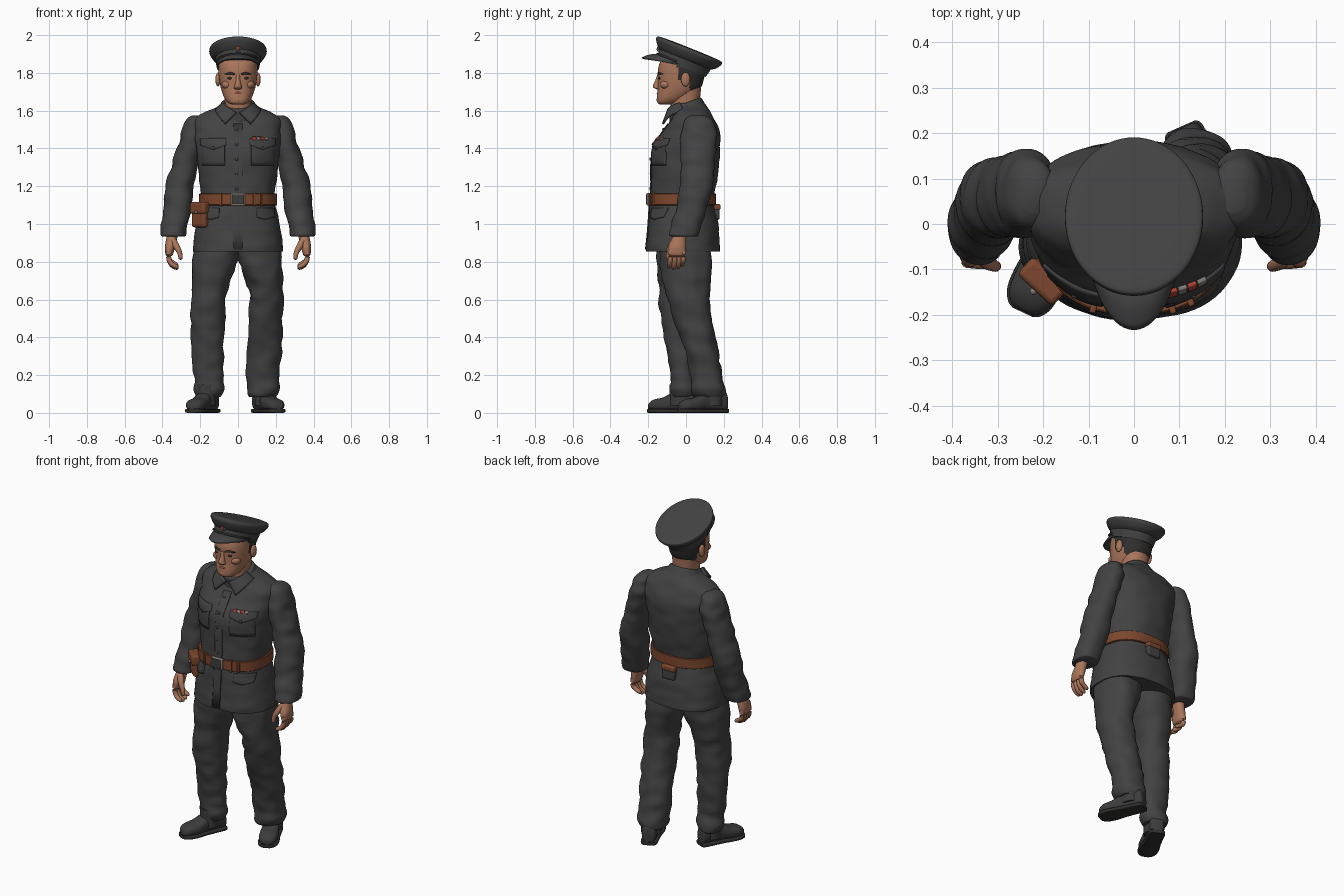
import bpy, bmesh, math
from math import sin, cos, pi, copysign
from mathutils import Vector, Matrix, noise
from mathutils.bvhtree import BVHTree

default = bpy.data.objects.get("Cube")
if default:
    bpy.data.objects.remove(default)


def make_material(name, r, g, b):
    m = bpy.data.materials.new(name)
    m.use_nodes = True
    m.diffuse_color = (r, g, b, 1)
    bsdf = m.node_tree.nodes["Principled BSDF"]
    bsdf.inputs["Base Color"].default_value = (r, g, b, 1)
    bsdf.inputs["Roughness"].default_value = 0.8
    return m


CLOTH = make_material("charcoal cloth", .055, .055, .057)
BOOT = make_material("boot leather", .045, .045, .046)
HAIR = make_material("dark hair", .03, .028, .027)
SKIN = make_material("skin", .40, .18, .105)
LEATHER = make_material("brown leather", .20, .062, .026)
METAL = make_material("dull metal", .22, .20, .18)
RED = make_material("badge red", .42, .05, .03)
LIP = make_material("lip", .27, .09, .06)


def finish(name, bm, mat, frame=None, thick=0, bevel=0):
    if frame is not None:
        bm.transform(frame)
    bmesh.ops.recalc_face_normals(bm, faces=bm.faces)
    mesh = bpy.data.meshes.new(name)
    bm.to_mesh(mesh)
    bm.free()
    mesh.materials.append(mat)
    ob = bpy.data.objects.new(name, mesh)
    bpy.context.collection.objects.link(ob)
    if thick:
        mod = ob.modifiers.new("thickness", 'SOLIDIFY')
        mod.thickness, mod.offset = thick, 0
    if bevel:
        mod = ob.modifiers.new("soft edges", 'BEVEL')
        mod.width, mod.segments = bevel, 3
    bpy.ops.object.select_all(action='DESELECT')
    ob.select_set(True)
    bpy.context.view_layer.objects.active = ob
    bpy.ops.object.shade_smooth_by_angle(angle=math.radians(45))
    return ob


def refine(rows, n):
    """Catmull-Rom interpolation of rows of numbers."""
    rows = [Vector(r) for r in rows]
    out = []
    for i in range(len(rows) - 1):
        a, b, c = rows[max(i - 1, 0)], rows[i], rows[i + 1]
        d = rows[min(i + 2, len(rows) - 1)]
        for k in range(n):
            t = k / n
            out.append(b + (c - a) * (t / 2) + (a * 2 - b * 5 + c * 4 - d) * (t * t / 2)
                       + (b * 3 - a - c * 3 + d) * (t ** 3 / 2))
    return out + [rows[-1]]


def skin_rings(bm, rings):
    rings = [[bm.verts.new(p) for p in ring] for ring in rings]
    for lo, hi in zip(rings, rings[1:]):
        for j in range(len(lo)):
            bm.faces.new((lo[j - 1], lo[j], hi[j], hi[j - 1]))
    bm.faces.new(rings[0])
    bm.faces.new(rings[-1])


def loft(name, rows, mat, p=2.2, n=4, segs=48, frame=None, folds=0):
    """Stack of super-ellipses; each row is z, centre x, centre y, radius x, radius y."""
    rings = []
    for z, cx, cy, rx, ry in refine(rows, n):
        ring = []
        for j in range(segs):
            c, s = cos(2 * pi * j / segs), sin(2 * pi * j / segs)
            dx, dy = (copysign(abs(v) ** (2 / p), v) for v in (c, s))
            w = folds * noise.noise(Vector((cx + rx * dx, cy + ry * dy, z * 1.7)) * 11)
            ring.append((cx + (rx + w) * dx, cy + (ry + w) * dy, z))
        rings.append(ring)
    bm = bmesh.new()
    skin_rings(bm, rings)
    return finish(name, bm, mat, frame)


def tube(name, pts, mat, frame=None, segs=12):
    """Round sweep; each point is x, y, z, radius."""
    pts = refine(pts, 4)
    rings = []
    for i, p in enumerate(pts):
        d = (pts[min(i + 1, len(pts) - 1)] - pts[max(i - 1, 0)]).to_3d()
        q = d.to_track_quat('Z', 'Y')
        rings.append([p.to_3d() + q @ Vector((cos(a), sin(a), 0)) * p.w
                      for a in (2 * pi * j / segs for j in range(segs))])
    bm = bmesh.new()
    skin_rings(bm, rings)
    return finish(name, bm, mat, frame)


def box(name, at, size, mat, turn=0, bevel=.008):
    bm = bmesh.new()
    bmesh.ops.create_cube(bm, size=1)
    frame = Matrix.Translation(at) @ Matrix.Rotation(turn, 4, 'Z') @ Matrix.Diagonal((*size, 1))
    return finish(name, bm, mat, frame, bevel=bevel)


def ball(name, at, size, mat):
    bm = bmesh.new()
    bmesh.ops.create_uvsphere(bm, u_segments=20, v_segments=12, radius=1)
    return finish(name, bm, mat, Matrix.Translation(at) @ Matrix.Diagonal((*size, 1)))


def sheet(name, func, nu, nv, mat, thick, frame=None):
    """Grid surface from func(u, v)."""
    bm = bmesh.new()
    g = [[bm.verts.new(func(u / nu, v / nv)) for v in range(nv + 1)] for u in range(nu + 1)]
    for u in range(nu):
        for v in range(nv):
            bm.faces.new((g[u][v], g[u + 1][v], g[u + 1][v + 1], g[u][v + 1]))
    return finish(name, bm, mat, frame, thick)


SIDES = (("left", 1), ("right", -1))


def mirror(s):
    return Matrix.Diagonal((s, 1, 1, 1))


# Jacket body
jacket = loft("jacket", [
    (.855, 0, -.015, .238, .195), (.89, 0, -.015, .238, .194), (1.0, 0, -.015, .222, .184),
    (1.13, 0, -.022, .193, .168), (1.25, 0, -.008, .207, .175), (1.4, 0, 0, .222, .18),
    (1.49, 0, .027, .232, .15), (1.55, 0, .035, .235, .118), (1.59, 0, .035, .18, .1),
    (1.615, 0, .025, .12, .09), (1.64, 0, .02, .08, .07)], CLOTH, p=2.35, n=6, segs=72, folds=.006)
tree = BVHTree.FromPolygons([v.co for v in jacket.data.vertices],
                            [f.vertices[:] for f in jacket.data.polygons])


def on_front(x, z, lift=.002):
    hit = tree.ray_cast(Vector((x, -1, z)), Vector((0, 1, 0)))[0]
    return Vector((x, (hit.y if hit else -.05) - lift, z))


def flap(name, x, z, w, h, point, mat=CLOTH, thick=.009):
    """Cloth plate laid on the jacket front, with a pointed lower edge."""
    def f(u, v):
        return on_front(x + w * (u - .5), z - v * (h + point * (1 - abs(2 * u - 1))))
    return sheet(name, f, 16, 6, mat, thick)


flap("front_placket", 0, 1.53, .05, .665, 0, thick=.006)
for side, s in SIDES:
    flap(side + "_chest_flap", s * .13, 1.452, .135, .034, .026)
    flap(side + "_chest_pocket", s * .13, 1.44, .12, .13, .0, thick=.004)
    flap(side + "_hip_flap", s * .145, 1.085, .09, .05, .012)
    ball(side + "_pocket_button", on_front(s * .13, 1.402, .006), (.008, .005, .008), CLOTH)
for i in range(5):
    ball("jacket_button", on_front(-.008, 1.5 - i * .078, .004), (.009, .006, .009), CLOTH)
for i in range(4):
    flap("ribbon_bar", .085 + i * .021, 1.457, .018, .014, 0, (RED, METAL)[i % 2], .016)

# Collar: tilted stand and two turned-down leaves
tilt = Matrix.Translation((0, .005, 1.605)) @ Matrix.Rotation(.36, 4, 'X')
loft("collar_stand", [(-.03, 0, 0, .115, .108), (.0, 0, 0, .104, .1), (.03, 0, 0, .092, .094),
                      (.036, 0, 0, .086, .088)], CLOTH, frame=tilt)
corners = [Vector(c) for c in ((.008, -.1, 1.588), (.068, -.122, 1.53),
                               (.118, -.015, 1.605), (.082, -.03, 1.64))]
for side, s in SIDES:
    def leaf(u, v):
        a, b, c, d = corners
        p = a.lerp(d, u).lerp(b.lerp(c, u), v)
        return p + Vector((.6, -.8, .3)) * .02 * sin(pi * u)
    sheet(side + "_collar_leaf", leaf, 8, 6, CLOTH, .012, mirror(s))

# Sleeves and hands
for side, s in SIDES:
    m = mirror(s)
    loft(side + "_sleeve", [
        (1.575, .215, .06, .03, .04), (1.55, .225, .066, .05, .075), (1.48, .236, .068, .063, .095),
        (1.4, .258, .066, .067, .096), (1.3, .283, .06, .069, .09), (1.2, .31, .054, .074, .086),
        (1.1, .318, .035, .074, .083), (1.0, .335, .005, .07, .081), (.945, .343, -.01, .067, .079),
        (.935, .343, -.01, .06, .072)], CLOTH, n=6, frame=m, folds=.009)
    loft(side + "_palm", [(.98, .345, -.025, .03, .035), (.93, .35, -.035, .029, .036),
                          (.88, .36, -.047, .027, .047), (.84, .364, -.049, .02, .044),
                          (.83, .364, -.049, .012, .035)], SKIN, segs=24, frame=m)
    for i in range(4):
        y, drop = -.083 + i * .023, (.006, 0, .004, .016)[i]
        tube(side + "_finger", [(.366, y, .86, .014), (.366, y, .815, .0135), (.35, y - .003, .782 + drop, .0125),
                                (.325, y - .005, .768 + drop, .011), (.316, y - .005, .766 + drop, .004)], SKIN, m)
    tube(side + "_thumb", [(.345, -.06, .915, .018), (.325, -.082, .88, .017), (.308, -.092, .845, .013),
                           (.304, -.093, .818, .011), (.304, -.093, .809, .004)], SKIN, m)

# Trousers: left leg trailing, right leg forward
loft("left_trouser", [
    (.93, .11, 0, .115, .14), (.8, .118, -.002, .116, .137), (.65, .147, .008, .09, .117),
    (.5, .144, .035, .092, .102), (.35, .137, .077, .092, .09), (.2, .133, .108, .086, .084),
    (.11, .131, .122, .084, .086), (.085, .131, .124, .074, .078)], CLOTH, n=6, folds=.012)
loft("right_trouser", [
    (.93, -.11, -.015, .115, .14), (.8, -.12, -.02, .119, .135), (.65, -.15, -.035, .094, .112),
    (.5, -.16, -.035, .091, .094), (.35, -.16, -.028, .086, .078), (.2, -.155, -.018, .077, .066),
    (.11, -.155, -.012, .076, .07), (.085, -.155, -.012, .066, .062)], CLOTH, n=6, folds=.012)

# Boots: lofted from heel to toe, turned outward
for side, heel, toe in (("left", (.105, .212), (.215, -.035)), ("right", (-.13, .05), (-.25, -.205))):
    h, t = (Vector((*p, 0)) for p in (heel, toe))
    d, up = (t - h).normalized(), Vector((0, 0, 1))
    frame = Matrix((up.cross(d), up, d)).transposed().to_4x4()
    frame.translation = h
    upper = [(0, .05, .028, .035), (.015, .065, .04, .055), (.08, .07, .043, .062), (.13, .06, .045, .05),
             (.18, .046, .052, .037), (.23, .042, .05, .031), (.258, .036, .036, .022), (.268, .032, .02, .012)]
    loft(side + "_boot", [(a, 0, c, rx, ry) for a, c, rx, ry in upper], BOOT, 2.5, segs=32, frame=frame)
    loft(side + "_sole", [(a * 1.02 - .003, 0, .011, rx + .005, .011) for a, c, rx, ry in upper],
         HAIR, 5, segs=32, frame=frame)
    loft(side + "_boot_shaft", [(.04, 0, 0, .05, .06), (.15, 0, 0, .055, .06)], BOOT, segs=24,
         frame=Matrix.Translation(h + d * .085))

# Belt, buckle and pouches
loft("belt", [(1.1, 0, -.021, .2, .172), (1.102, 0, -.021, .206, .179), (1.13, 0, -.021, .206, .179),
              (1.158, 0, -.021, .206, .179), (1.16, 0, -.021, .2, .172)], LEATHER, 2.35, n=2, segs=72)
box("buckle_frame", (0, -.2, 1.131), (.074, .016, .068), METAL, bevel=.005)
box("buckle_plate", (0, -.204, 1.131), (.058, .016, .052), BOOT, bevel=.004)
for x in (-.09, .085, .125):
    y = on_front(x, 1.13).y
    box("belt_keeper", (x, y - .008, 1.13), (.014, .018, .07), LEATHER, turn=x * 3, bevel=.004)
turn = -.75
out = Vector((sin(turn), -cos(turn), 0))
base = Vector((-.197, -.122, 0))
box("side_pouch", base + Vector((0, 0, 1.045)), (.098, .05, .125), LEATHER, turn, .014)
box("side_pouch_flap", base + out * .006 + Vector((0, 0, 1.085)), (.106, .054, .062), LEATHER, turn, .012)
ball("side_pouch_stud", base + out * .036 + Vector((0, 0, 1.063)), (.008, .008, .008), METAL)
box("back_pouch", (0, .16, 1.062), (.085, .036, .08), CLOTH, bevel=.01)
box("back_pouch_flap", (0, .164, 1.09), (.09, .038, .03), LEATHER, bevel=.008)

# Neck and head, with hair chosen by position
loft("neck", [(1.55, 0, .0, .07, .075), (1.64, 0, -.005, .07, .078), (1.72, 0, .0, .075, .08)], SKIN)
head = loft("head", [
    (1.632, 0, -.105, .03, .03), (1.642, 0, -.095, .052, .056), (1.67, 0, -.07, .073, .084),
    (1.72, 0, -.036, .091, .113), (1.77, 0, -.027, .1, .122), (1.82, 0, -.022, .104, .126),
    (1.86, 0, -.022, .1, .112), (1.88, 0, -.02, .07, .08)], SKIN, 2.3, n=6, segs=64)
head.data.materials.append(HAIR)
for f in head.data.polygons:
    c = f.center
    if c.z > 1.695 and c.y > .018 or c.z > 1.765 and c.y > -.045:
        f.material_index = 1
loft("nose", [(1.712, 0, -.143, .012, .008), (1.72, 0, -.152, .021, .018), (1.733, 0, -.155, .018, .02),
              (1.76, 0, -.147, .012, .016), (1.79, 0, -.14, .011, .012)], SKIN, segs=20)
ball("chin", (0, -.132, 1.658), (.032, .024, .022), SKIN)
tube("mouth", [(-.033, -.134, 1.69, .003), (-.015, -.147, 1.692, .006), (.015, -.147, 1.692, .006),
               (.033, -.134, 1.69, .003)], LIP)
for side, s in SIDES:
    m = mirror(s)
    ball(side + "_ear", (s * .106, -.002, 1.765), (.014, .024, .037), SKIN)
    ball(side + "_cheek", (s * .055, -.107, 1.738), (.032, .03, .024), SKIN)
    ball(side + "_eye", (s * .04, -.137, 1.772), (.016, .009, .007), HAIR)
    tube(side + "_eyebrow", [(.016, -.147, 1.792, .005), (.042, -.143, 1.798, .006),
                             (.07, -.122, 1.793, .003)], HAIR, m)

# Peaked cap, leaning back
cap = Matrix.Translation((0, .02, 1.926)) @ Matrix.Rotation(-.38, 4, 'X')
loft("cap_crown", [(-.062, 0, -.004, .118, .144), (-.045, 0, 0, .136, .166), (-.022, 0, 0, .15, .183),
                   (-.01, 0, 0, .152, .186), (0, 0, 0, .146, .18), (.004, 0, 0, .11, .14),
                   (.006, 0, 0, .04, .05)], CLOTH, 2, segs=64, frame=cap)
loft("cap_band", [(-.105, 0, -.004, .112, .137), (-.08, 0, -.004, .117, .143),
                  (-.058, 0, -.004, .121, .147)], CLOTH, 2, segs=64, frame=cap)


def brim(u, v):
    a = (u - .5) * 2.7
    reach = max(cos(a * 1.12), 0) * v
    return (sin(a) * (.114 - .012 * v), -.138 * cos(a) - .078 * reach, -.092 - .04 * reach * v - .006 * v)


sheet("cap_visor", brim, 28, 8, CLOTH, .009, cap)
tube("cap_strap", [(.121 * sin(a), -.004 - .147 * cos(a), -.086, .005)
                   for a in (k * .26 - 1.3 for k in range(11))], BOOT, cap)
for name, mat, r, y in (("badge_rim", METAL, .019, -.155), ("badge_centre", RED, .014, -.159)):
    bm = bmesh.new()
    bmesh.ops.create_cone(bm, cap_ends=True, segments=4, radius1=r, radius2=r * .7, depth=.01)
    place = Matrix.Translation((0, y, -.058)) @ Matrix.Rotation(pi / 2, 4, 'X')
    finish(name, bm, mat, cap @ place)
